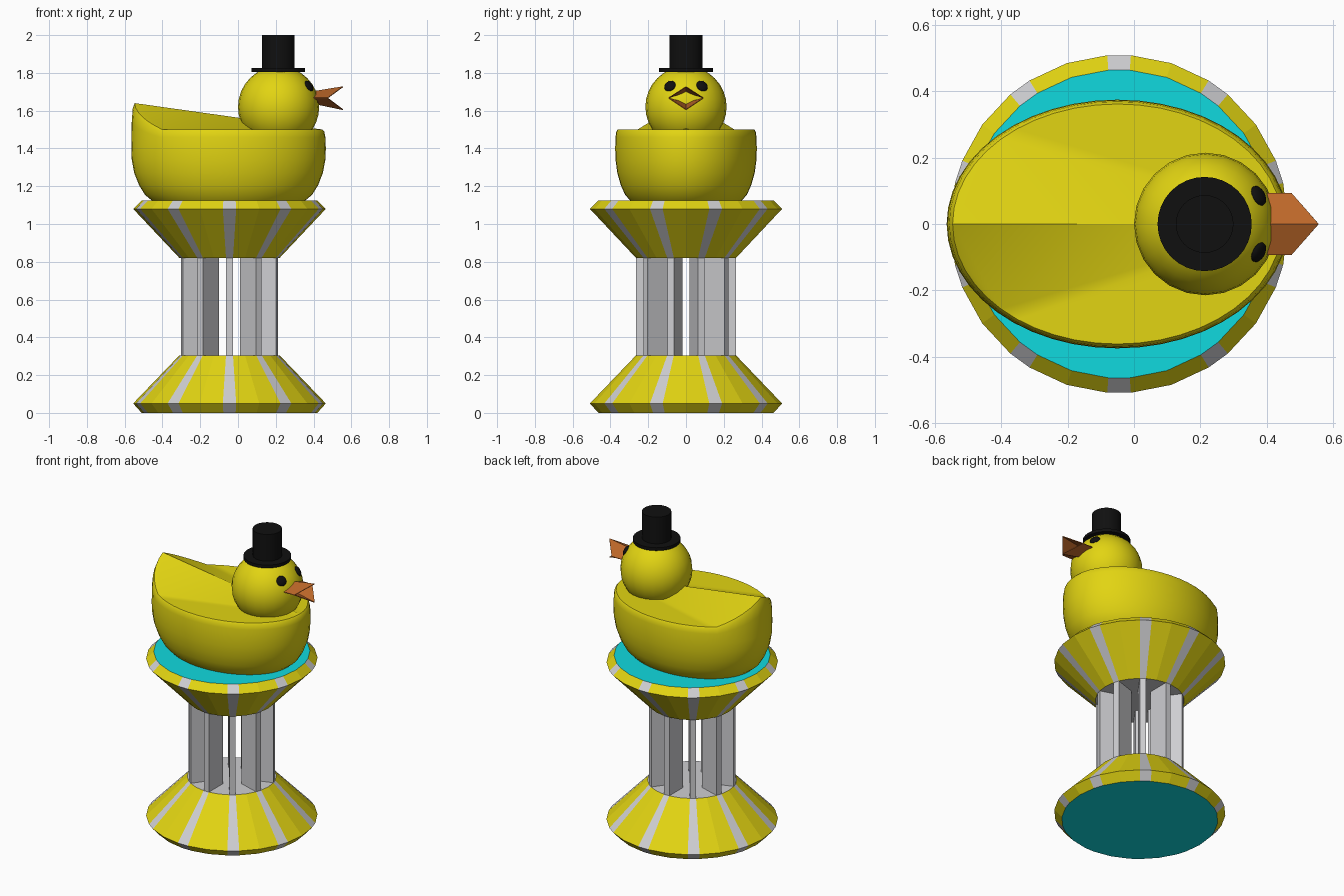
import bpy, bmesh
from math import sin, cos, pi, radians
from mathutils import Vector

cube = bpy.data.objects.get("Cube")
if cube:
    bpy.data.objects.remove(cube, do_unlink=True)


def material(name, rgb):
    m = bpy.data.materials.new(name)
    m.use_nodes = True
    m.diffuse_color = (*rgb, 1)
    m.node_tree.nodes["Principled BSDF"].inputs["Base Color"].default_value = (*rgb, 1)
    return m


YELLOW = material("yellow", (0.76, 0.66, 0.006))
GREY = material("light grey", (0.62, 0.62, 0.64))
TEAL = material("turquoise", (0.005, 0.70, 0.74))
BLACK = material("black", (0.005, 0.005, 0.005))
ORANGE = material("orange", (0.50, 0.135, 0.022))


def finish(name, bm, mats, smooth=None):
    bmesh.ops.recalc_face_normals(bm, faces=bm.faces)
    me = bpy.data.meshes.new(name)
    bm.to_mesh(me)
    bm.free()
    ob = bpy.data.objects.new(name, me)
    bpy.context.collection.objects.link(ob)
    for m in mats:
        me.materials.append(m)
    if smooth:
        bpy.ops.object.select_all(action='DESELECT')
        ob.select_set(True)
        bpy.context.view_layer.objects.active = ob
        bpy.ops.object.shade_smooth_by_angle(angle=radians(smooth))
    return ob


def bridge(bm, low, high):
    n = len(low)
    return [bm.faces.new((low[i], low[(i + 1) % n], high[(i + 1) % n], high[i]))
            for i in range(n)]


AXIS = -0.045     # x of the pedestal axis
STRIPES = 10
STEP = 2 * pi / STRIPES
HALF = radians(4)  # half the angle of a stripe


def striped_cone(name, profile, teal_end):
    """Faceted cone with grey stripes; one end cap is turquoise, the other grey."""
    angles = [pi / 2 + i * STEP + d for i in range(STRIPES) for d in (-HALF, HALF, STEP / 2)]
    bm = bmesh.new()
    rings = [[bm.verts.new((AXIS + r * cos(a), r * sin(a), z)) for a in angles]
             for r, z in profile]
    for low, high in zip(rings, rings[1:]):
        for i, f in enumerate(bridge(bm, low, high)):
            f.material_index = 1 if i % 3 == 0 else 0
    for end in (0, -1):
        bm.faces.new(rings[end]).material_index = 2 if end == teal_end else 1
    finish(name, bm, [YELLOW, GREY, TEAL])


# Pedestal: two striped cones
striped_cone("pedestal_base", [(0.465, 0), (0.51, 0.05), (0.265, 0.305)], 0)
striped_cone("pedestal_top", [(0.265, 0.82), (0.51, 1.08), (0.465, 1.125)], -1)

# Radial fins joining the cones
bm = bmesh.new()
for i in range(STRIPES):
    a = pi / 2 + i * STEP
    out, side = Vector((cos(a), sin(a), 0)), Vector((-sin(a), cos(a), 0))
    rings = [[bm.verts.new(Vector((AXIS, 0, z)) + out * r + side * s)
              for r, s in ((0.12, -0.0185), (0.264, -0.0185), (0.264, 0.0185), (0.12, 0.0185))]
             for z in (0.305, 0.82)]
    bridge(bm, *rings)
    for ring in rings:
        bm.faces.new(ring)
finish("pedestal_fins", bm, [GREY])

# Body: oval bowl whose rim climbs to a peaked tail
N, KINK = 48, 18
CX, RX, RY, RIM = -0.05, 0.515, 0.375, 0.965


def oval(i, s):
    a = 2 * pi * i / N
    return CX + RX * s * cos(a), RY * s * sin(a)


front_x = oval(0, RIM)[0]
kink_x, kink_y = oval(KINK, RIM)
slope = 0.14 / (2 * RX * RIM)
fall = slope * (front_x - kink_x) / kink_y


def rim_height(i):
    x, y = oval(i, RIM)
    if KINK < i < N - KINK:
        return 1.5 + slope * (front_x - x) - fall * abs(y)
    return 1.5


bm = bmesh.new()
rings = []
for s, z in ((0.79, 1.125), (0.86, 1.155), (0.92, 1.205), (0.97, 1.27), (0.995, 1.34), (1, 1.4)):
    rings.append([bm.verts.new((*oval(i, s), z)) for i in range(N)])
for s, t in ((0.995, 0.6), (0.985, 0.88), (RIM, 1)):
    rings.append([bm.verts.new((*oval(i, s), 1.4 + (rim_height(i) - 1.4) * t)) for i in range(N)])
for low, high in zip(rings, rings[1:]):
    bridge(bm, low, high)
bm.faces.new(rings[0])
top = rings[-1] + rings[-1][:1]
tail = N // 2
# Flat shoulders and the two sloping halves of the back
bm.faces.new(top[:KINK + 1])
bm.faces.new(top[N - KINK:])
bm.faces.new([top[0]] + top[KINK:tail + 1])
bm.faces.new([top[0]] + top[tail:N - KINK + 1])
finish("body", bm, [YELLOW], 35)

# Head
HEAD = Vector((0.215, 0, 1.62))
bm = bmesh.new()
bmesh.ops.create_uvsphere(bm, u_segments=24, v_segments=16, radius=0.215)
bmesh.ops.translate(bm, verts=bm.verts, vec=HEAD)
finish("head", bm, [YELLOW], 40)

# Eyes: flattened balls lying on the head
for name, side in (("left_eye", 1), ("right_eye", -1)):
    out = Vector((0.16, 0.085 * side, 0.11))
    bm = bmesh.new()
    bmesh.ops.create_uvsphere(bm, u_segments=16, v_segments=8, radius=0.032)
    bmesh.ops.scale(bm, verts=bm.verts, vec=(1, 1, 0.45))
    bmesh.ops.transform(bm, verts=bm.verts, matrix=out.to_track_quat('Z', 'Y').to_matrix().to_4x4())
    bmesh.ops.translate(bm, verts=bm.verts, vec=HEAD + out)
    finish(name, bm, [BLACK], 40)

# Open beak: two folded sheets
for name, root_z, tip_z in (("upper_beak", 1.70, 1.727), ("lower_beak", 1.64, 1.605)):
    bm = bmesh.new()
    root, tip = bm.verts.new((0.39, 0, root_z)), bm.verts.new((0.557, 0, tip_z))
    for y in (-0.093, 0.093):
        bm.faces.new((root, tip, bm.verts.new((0.475, y, 1.667)), bm.verts.new((0.385, y, 1.667))))
    mod = finish(name, bm, [ORANGE]).modifiers.new("thickness", 'SOLIDIFY')
    mod.thickness = 0.004
    mod.offset = 0

# Top hat
for name, r, low, high in (("hat_brim", 0.142, 1.805, 1.825), ("hat_crown", 0.087, 1.82, 2.0)):
    bm = bmesh.new()
    bmesh.ops.create_cone(bm, cap_ends=True, segments=32, radius1=r, radius2=r, depth=high - low)
    bmesh.ops.translate(bm, verts=bm.verts, vec=(0.213, 0, (low + high) / 2))
    finish(name, bm, [BLACK], 40)
